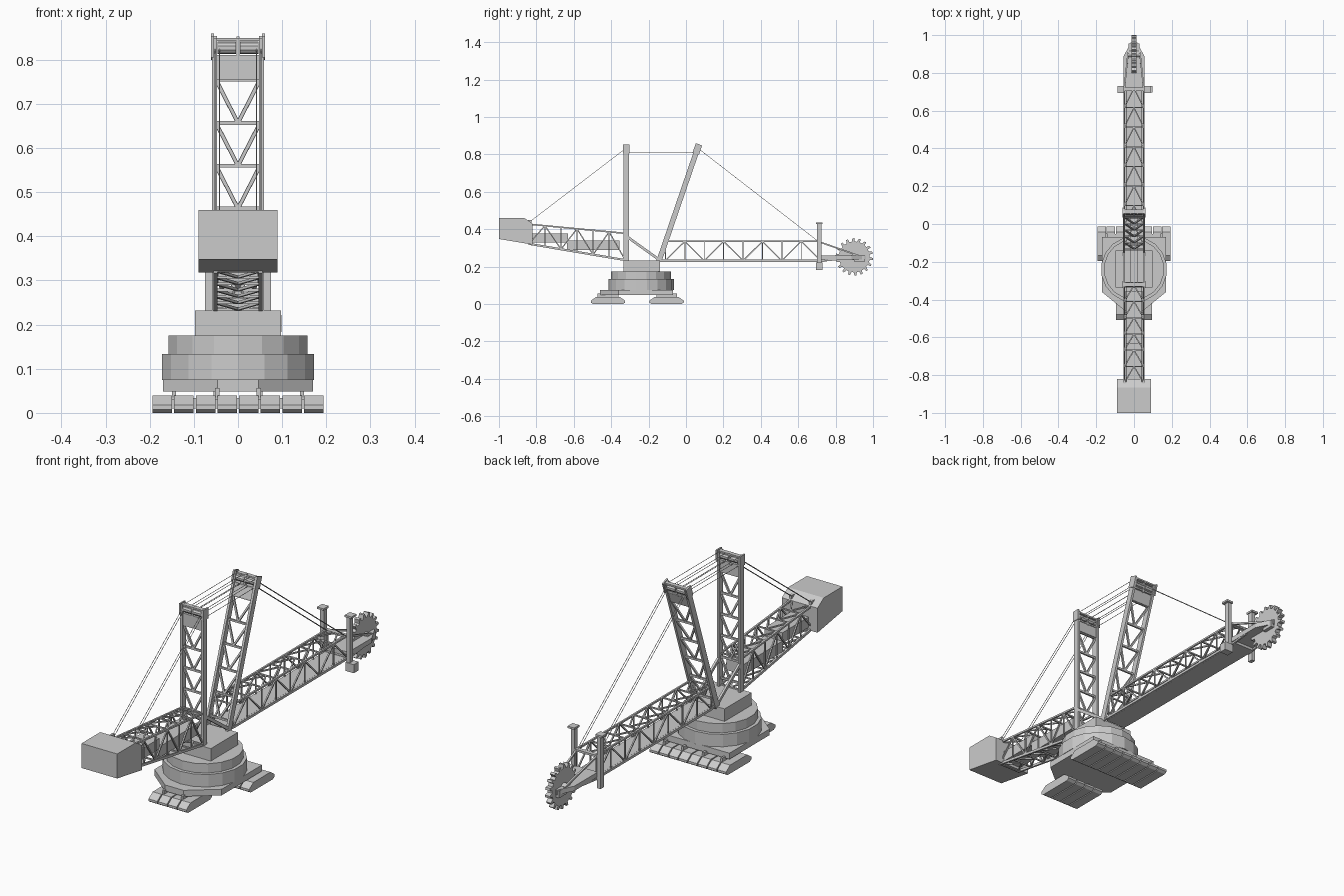
import bpy, bmesh, math
from mathutils import Vector, Matrix

if "Cube" in bpy.data.objects:
    bpy.data.objects.remove(bpy.data.objects["Cube"])

X, Z = Vector((1, 0, 0)), Vector((0, 0, 1))


def finish(bm, name):
    bmesh.ops.recalc_face_normals(bm, faces=bm.faces)
    me = bpy.data.meshes.new(name)
    bm.to_mesh(me)
    bm.free()
    ob = bpy.data.objects.new(name, me)
    bpy.context.collection.objects.link(ob)
    return ob


def box(bm, x0, x1, y0, y1, z0, z1):
    m = Matrix.Translation(((x0 + x1) / 2, (y0 + y1) / 2, (z0 + z1) / 2))
    bmesh.ops.create_cube(bm, size=1, matrix=m @ Matrix.Diagonal((x1 - x0, y1 - y0, z1 - z0, 1)))


def bar(bm, p, q, w, h=None, sides=0):
    """Beam from p to q: w across x, h in the other direction; round if sides given."""
    p, q = Vector(p), Vector(q)
    d = (q - p).normalized()
    u = d.cross(X)
    u = u.normalized() if u.length > 0.01 else Z.copy()
    v = u.cross(d)
    m = Matrix((v, u, d)).transposed().to_4x4()
    if m.determinant() < 0:
        m = Matrix((-v, u, d)).transposed().to_4x4()
    m = Matrix.Translation((p + q) / 2) @ m
    length = (q - p).length
    if sides:
        bmesh.ops.create_cone(bm, cap_ends=True, segments=sides, radius1=w, radius2=w, depth=length, matrix=m)
    else:
        bmesh.ops.create_cube(bm, size=1, matrix=m @ Matrix.Diagonal((w, h or w, length, 1)))


def extrude(bm, pts, vec):
    vs = [bm.verts.new(p) for p in pts]
    f = bm.faces.new(vs)
    r = bmesh.ops.extrude_face_region(bm, geom=[f], use_keep_orig=True)
    bmesh.ops.translate(bm, vec=vec, verts=[g for g in r["geom"] if isinstance(g, bmesh.types.BMVert)])


def side_profile(bm, yz, x0, x1):
    extrude(bm, [(x0, y, z) for y, z in yz], (x1 - x0, 0, 0))


def lerp(a, b, t):
    return a + (b - a) * t


# crawlers: one group of four tracks at the front, two groups at the back
def crawler(name, cx, cy):
    bm = bmesh.new()
    prof = [(-.08, 0), (.08, 0), (.092, .008), (.092, .018), (.062, .039), (-.062, .039), (-.092, .018), (-.092, .008)]
    for i in range(4):
        x = cx + (i - 1.5) * .049
        side_profile(bm, [(cy + y, z) for y, z in prof], x - .022, x + .022)
    box(bm, cx - .09, cx + .09, cy - .05, cy + .05, .01, .034)
    for x in (cx - .047, cx + .047):
        box(bm, x - .005, x + .005, cy - .055, cy + .055, .03, .056)
    return finish(bm, name)


crawler("front_crawler", 0, -.417)
crawler("rear_crawler_left", -.098, -.104)
crawler("rear_crawler_right", .098, -.104)

# undercarriage platform
bm = bmesh.new()
plat = [(.17, -.07), (.17, -.36), (.047, -.46), (-.047, -.46), (-.17, -.36), (-.17, -.07)]
extrude(bm, [(x, y, .048) for x, y in plat], (0, 0, .028))
finish(bm, "undercarriage_platform")

# turntable drums and the deck house
for name, r, z0, z1 in (("lower_turntable", .175, .074, .133), ("upper_turntable", .16, .133, .175)):
    bm = bmesh.new()
    bar(bm, (0, -.24, z0), (0, -.24, z1), r, sides=18)
    finish(bm, name)
bm = bmesh.new()
box(bm, -.097, .097, -.335, -.14, .175, .232)
finish(bm, "deck_house")


# lattice boom running along y
def boom(name, y0, y1, b0, b1, t0, t1, n, hw=.051, w=.008):
    bm = bmesh.new()
    P = lambda s, t, top: Vector((s * hw, lerp(y0, y1, t), lerp(t0, t1, t) if top else lerp(b0, b1, t)))
    for s in (-1, 1):
        bar(bm, P(s, 0, 1), P(s, 1, 1), w, w)
        bar(bm, P(s, 0, 0), P(s, 1, 0), w, w * 1.4)
    for i in range(n + 1):
        t, u = i / n, (i + 1) / n
        for s in (-1, 1):
            bar(bm, P(s, t, 0), P(s, t, 1), .005)
            if i < n:
                bar(bm, P(s, t, i % 2), P(s, u, 1 - i % 2), .006)
        for top in (0, 1):
            bar(bm, P(-1, t, top), P(1, t, top), .006)
            if i < n:
                for s in (-1, 1):
                    bar(bm, P(s, t, top), P(0, u, top), .006)
    return finish(bm, name)


boom("wheel_boom", -.11, .72, .232, .232, .335, .335, 8)
boom("counter_boom", -.84, -.325, .322, .235, .427, .378, 6)

# boom root links and floor panel
bm = bmesh.new()
box(bm, -.047, .047, -.13, .74, .226, .238)
for s in (-1, 1):
    bar(bm, (s * .051, -.15, .235), (s * .051, -.11, .335), .008)
    bar(bm, (s * .051, -.15, .232), (s * .051, -.1, .232), .008)
finish(bm, "wheel_boom_floor")

# conveyor housings inside the counter boom
bm = bmesh.new()
box(bm, -.045, .045, -.83, -.63, .33, .378)
box(bm, -.045, .045, -.635, -.355, .29, .34)
finish(bm, "conveyor_housing")

# counterweight
bm = bmesh.new()
side_profile(bm, [(-1, .46), (-.865, .46), (-.82, .43), (-.82, .318), (-1, .348)], -.09, .09)
for s in (-1, 1):
    box(bm, s * .05 - .006, s * .05 + .006, -.845, -.825, .43, .45)
finish(bm, "counterweight")


# lattice mast with a cable drum head
def mast(name, base, top):
    bm = bmesh.new()
    b, t = Vector((0, *base)), Vector((0, *top))
    H = t.z - b.z
    at = lambda x, z: lerp(b, t, (z - b.z) / H) + X * x
    for s in (-1, 1):
        bar(bm, at(s * .053, b.z), at(s * .053, t.z), .011, .028)
        bar(bm, at(s * .058, t.z - .045), at(s * .058, t.z + .004), .007, .036)
    levels = [.755, .657, .56, .463, .365, .268]
    for i, z in enumerate(levels):
        bar(bm, at(-.05, z), at(.05, z), .008, .009)
        if i + 1 < len(levels):
            for s in (-1, 1):
                bar(bm, at(s * .05, z), at(0, levels[i + 1]), .008)
    bar(bm, at(0, .755), at(0, .803), .1, .016)
    # head: beams, divider and two rope drums
    for z in (.807, t.z - .004):
        bar(bm, at(-.058, z), at(.058, z), .02, .007)
    bar(bm, at(0, .8), at(0, t.z), .006, .02)
    for s in (-1, 1):
        bar(bm, at(s * .004, .827), at(s * .046, .827), .014, sides=10)
    return finish(bm, name)


mast("rear_mast", (-.32, .23), (-.32, .85))
mast("front_mast", (-.145, .228), (.068, .85))

# diagonal struts from rear mast to front mast foot
bm = bmesh.new()
for s in (-1, 1):
    bar(bm, (s * .053, -.315, .36), (s * .053, -.145, .238), .01, .014)
finish(bm, "mast_struts")

# stay cables
bm = bmesh.new()
for x in (-.05, -.02, .02, .05):
    for z in (.845, .808):
        bar(bm, (x, -.32, z), (x, .065, z), .0012, sides=5)
for x in (-.052, -.042, .042, .052):
    bar(bm, (x, -.325, .83), (x, -.835, .44), .0012, sides=5)
    bar(bm, (x, .068, .83), (x, .705, .337), .0012, sides=5)
finish(bm, "stay_cables")

# upright posts beside the boom tip, with caps and an operator cab
bm = bmesh.new()
for s in (-1, 1):
    box(bm, s * .066 - .009, s * .066 + .009, .7, .724, .19, .43)
    box(bm, s * .07 - .017, s * .07 + .017, .694, .73, .428, .437)
box(bm, -.066, .066, .704, .722, .226, .24)
box(bm, -.066, .066, .704, .722, .328, .338)
finish(bm, "tip_posts")
bm = bmesh.new()
box(bm, .055, .098, .695, .73, .183, .222)
finish(bm, "operator_cab")

# wheel carrier arm and its braces
bm = bmesh.new()
arm = [(-.056, .715), (.056, .715), (.056, .885), (.018, .96), (-.018, .96), (-.056, .885)]
extrude(bm, [(x, y, .238) for x, y in arm], (0, 0, .022))
box(bm, -.028, .028, .9, .955, .224, .256)
for s in (-1, 1):
    bar(bm, (s * .051, .72, .33), (s * .03, .92, .26), .008)
    bar(bm, (s * .051, .72, .229), (s * .051, .82, .24), .008)
finish(bm, "wheel_carrier")

# bucket wheel: saw-toothed disc
bm = bmesh.new()
teeth, pts = 18, []
for i in range(teeth):
    for f, r in ((0, .082), (.45, .083), (.5, .1), (.8, .1)):
        a = 2 * math.pi * (i + f) / teeth
        pts.append((.9 + r * math.cos(a), .252 + r * math.sin(a)))
side_profile(bm, pts, -.012, .012)
bar(bm, (-.035, .9, .252), (.035, .9, .252), .018, sides=12)
finish(bm, "bucket_wheel")
